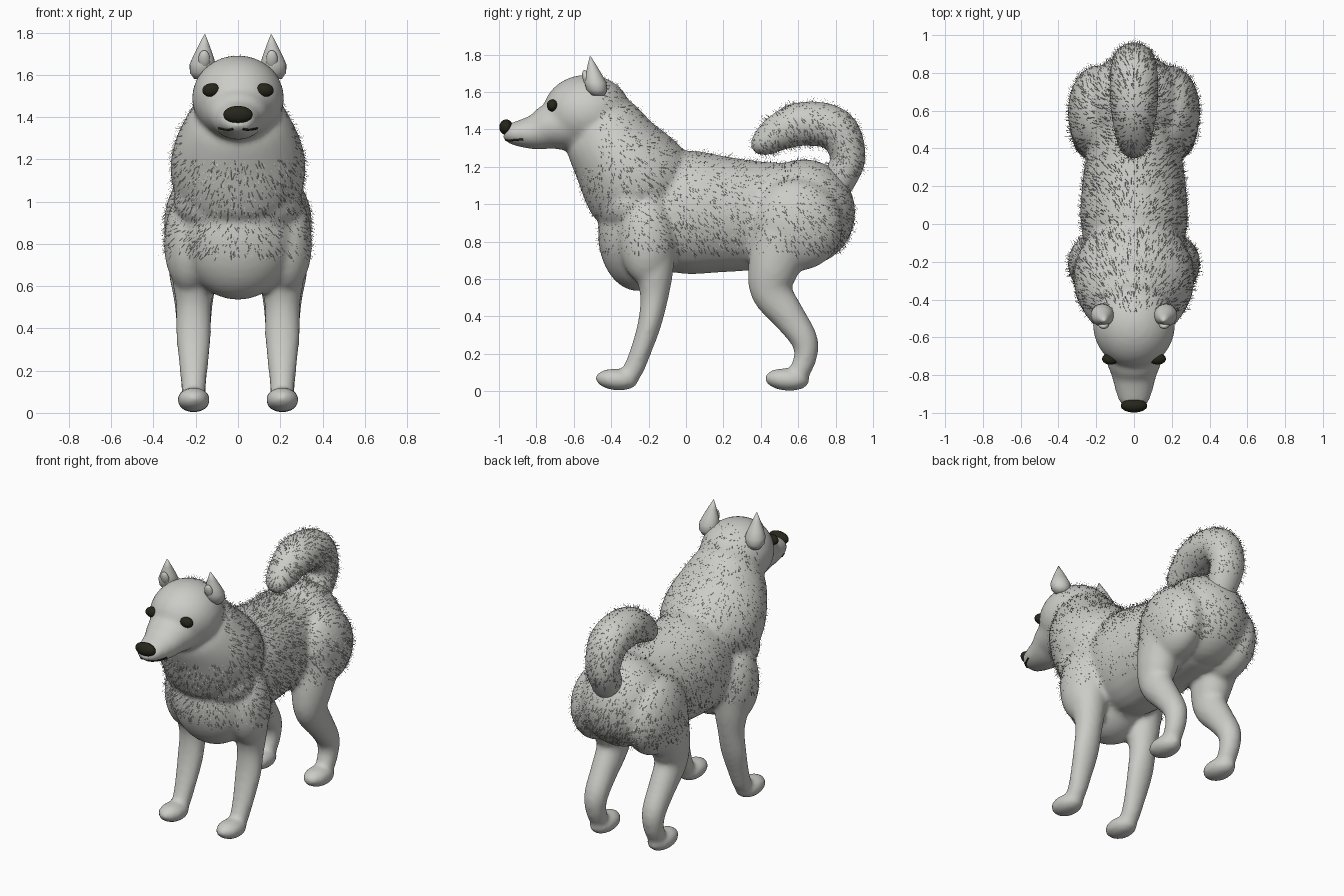
import bpy, bmesh, math, random
from mathutils import Vector, Matrix
from mathutils.bvhtree import BVHTree

random.seed(4)
if "Cube" in bpy.data.objects:
    bpy.data.objects.remove(bpy.data.objects["Cube"])


def material(name, color):
    m = bpy.data.materials.new(name)
    m.use_nodes = True
    m.diffuse_color = (*color, 1)
    m.node_tree.nodes["Principled BSDF"].inputs["Base Color"].default_value = (*color, 1)
    return m


GREY = material("pale grey coat", (0.6, 0.6, 0.57))
DARK = material("dark brown black", (0.02, 0.019, 0.011))


def finish(bm, name, mat, smooth=True):
    bmesh.ops.recalc_face_normals(bm, faces=bm.faces)
    mesh = bpy.data.meshes.new(name)
    bm.to_mesh(mesh)
    bm.free()
    for p in mesh.polygons:
        p.use_smooth = smooth
    mesh.materials.append(mat)
    ob = bpy.data.objects.new(name, mesh)
    bpy.context.collection.objects.link(ob)
    return ob


def blob(bm, center, radii, pitch=0.0, roll=0.0):
    """Ellipsoid, pitched about x and rolled about y."""
    m = (Matrix.Translation(center) @ Matrix.Rotation(roll, 4, 'Y')
         @ Matrix.Rotation(pitch, 4, 'X') @ Matrix.Diagonal((*radii, 1)))
    bmesh.ops.create_uvsphere(bm, u_segments=32, v_segments=18, radius=1, matrix=m)


def tube(bm, stations, x=0.0, sides=28, steps=4):
    """Loft of ellipses along a path in the side plane: (y, z, half width, half depth)."""
    pts = [Vector(s) for s in stations]
    pts = [2 * pts[0] - pts[1]] + pts + [2 * pts[-1] - pts[-2]]
    path = []
    for i in range(1, len(pts) - 2):
        a, b, c, d = pts[i - 1:i + 3]
        for k in range(steps):
            t = k / steps
            path.append(0.5 * (2 * b + (c - a) * t + (2 * a - 5 * b + 4 * c - d) * t * t
                               + (3 * b - a - 3 * c + d) * t ** 3))
    path.append(pts[-2])
    rings = []
    for i, p in enumerate(path):
        tan = path[min(i + 1, len(path) - 1)] - path[max(i - 1, 0)]
        n = Vector((0, -tan[1], tan[0])).normalized()
        ring = []
        for k in range(sides):
            a = 2 * math.pi * k / sides
            ring.append(bm.verts.new(Vector((x + p[2] * math.cos(a), p[0], p[1]))
                                     + n * p[3] * math.sin(a)))
        rings.append(ring)
    for r, s in zip(rings, rings[1:]):
        for k in range(sides):
            j = (k + 1) % sides
            bm.faces.new((r[k], r[j], s[j], s[k]))
    bm.faces.new(rings[0])
    bm.faces.new(rings[-1])


def fuse(ob, voxel, passes):
    """Blend overlapping volumes into one smooth skin."""
    r = ob.modifiers.new("blend", 'REMESH')
    r.mode, r.voxel_size, r.use_smooth_shade = 'VOXEL', voxel, True
    s = ob.modifiers.new("soften", 'SMOOTH')
    s.factor, s.iterations = 0.5, passes
    mesh = bpy.data.meshes.new_from_object(ob.evaluated_get(bpy.context.evaluated_depsgraph_get()))
    ob.modifiers.clear()
    ob.data = mesh
    for p in mesh.polygons:
        p.use_smooth = True


# body: skull, muzzle, ruff, chest, trunk, rump and four legs
bm = bmesh.new()
blob(bm, (0, -0.53, 1.49), (0.218, 0.235, 0.202))
tube(bm, [(-0.58, 1.44, 0.19, 0.155), (-0.72, 1.415, 0.15, 0.125), (-0.8, 1.387, 0.12, 0.097),
          (-0.89, 1.378, 0.096, 0.072), (-0.95, 1.38, 0.072, 0.05), (-0.97, 1.385, 0.04, 0.025)])
tube(bm, [(-0.5, 1.46, 0.18, 0.18), (-0.45, 1.4, 0.235, 0.222), (-0.38, 1.29, 0.292, 0.25),
          (-0.31, 1.19, 0.318, 0.285), (-0.24, 1.09, 0.312, 0.3), (-0.19, 1.0, 0.27, 0.26)])
blob(bm, (0, -0.3, 1.0), (0.305, 0.19, 0.17), 0.5)
blob(bm, (0, -0.255, 0.84), (0.275, 0.215, 0.305))
tube(bm, [(-0.25, 0.97, 0.23, 0.29), (0, 0.957, 0.282, 0.33), (0.2, 0.945, 0.275, 0.31),
          (0.4, 0.938, 0.25, 0.29), (0.6, 0.94, 0.24, 0.28)])
blob(bm, (0, 0.63, 0.955), (0.27, 0.275, 0.285))
for s in (-1, 1):
    # shoulder, foreleg and paw
    blob(bm, (s * 0.22, -0.21, 0.82), (0.13, 0.15, 0.25), 0, -s * 0.05)
    tube(bm, [(-0.18, 0.8, 0.12, 0.13), (-0.17, 0.62, 0.1, 0.1), (-0.17, 0.5, 0.083, 0.075),
              (-0.195, 0.36, 0.082, 0.063), (-0.24, 0.22, 0.068, 0.056),
              (-0.28, 0.12, 0.058, 0.055), (-0.32, 0.06, 0.055, 0.05)], s * 0.21)
    blob(bm, (s * 0.21, -0.37, 0.062), (0.078, 0.115, 0.058), -0.08)
    # thigh, hind leg and paw
    blob(bm, (s * 0.195, 0.59, 0.89), (0.155, 0.25, 0.245), -0.5)
    tube(bm, [(0.52, 0.82, 0.13, 0.17), (0.465, 0.65, 0.115, 0.135), (0.46, 0.53, 0.092, 0.112),
              (0.55, 0.4, 0.08, 0.088), (0.63, 0.28, 0.073, 0.073), (0.64, 0.19, 0.064, 0.062),
              (0.61, 0.11, 0.058, 0.056), (0.58, 0.06, 0.05, 0.05)], s * 0.21)
    blob(bm, (s * 0.21, 0.54, 0.062), (0.078, 0.12, 0.06), -0.08)
body = finish(bm, "body", GREY)
fuse(body, 0.016, 6)

# curled tail
bm = bmesh.new()
tube(bm, [(0.78, 1.06, 0.08, 0.08), (0.83, 1.15, 0.1, 0.09), (0.865, 1.26, 0.11, 0.095),
          (0.8, 1.4, 0.125, 0.115), (0.63, 1.43, 0.125, 0.118), (0.5, 1.385, 0.105, 0.1),
          (0.4, 1.315, 0.075, 0.065), (0.365, 1.285, 0.03, 0.025)])
tail = finish(bm, "tail", GREY)
fuse(tail, 0.014, 3)

skin = BVHTree.FromPolygons([v.co for v in body.data.vertices],
                            [p.vertices[:] for p in body.data.polygons])


def fur(name, source, count, allowed):
    """Scatter thin blades that lean back and down over the coat."""
    faces = [p for p in source.data.polygons if allowed(p.center)]
    picks = random.choices(faces, [p.area for p in faces], k=count)
    bm = bmesh.new()
    for p in picks:
        n = p.normal
        flow = Vector((0, 0.55, -0.8)) + Vector([random.uniform(-0.4, 0.4) for _ in range(3)])
        flow -= n * flow.dot(n)
        lean = (n * random.uniform(0.35, 0.9) + flow).normalized()
        side = lean.cross(n).normalized() * 0.0014
        tip = p.center + lean * random.uniform(0.022, 0.045)
        root = p.center - n * 0.003
        bm.faces.new([bm.verts.new(v) for v in (root - side, root + side, tip)])
    mesh = bpy.data.meshes.new(name)
    bm.to_mesh(mesh)
    bm.free()
    mesh.materials.append(GREY)
    bpy.context.collection.objects.link(bpy.data.objects.new(name, mesh))


fur("body_fur", body, 6000,
    lambda c: c.z > 0.74 and (c.y > -0.47 or c.z < 1.2))
fur("tail_fur", tail, 1500, lambda c: c.z > 1.15)

# ears, eyes and mouth, mirrored
for s, label in ((1, "left"), (-1, "right")):
    bm = bmesh.new()
    profile = [(0, 0.035), (0.03, 0.058), (0.07, 0.062), (0.11, 0.047), (0.16, 0.026), (0.21, 0.003)]
    rings = []
    for h, r in profile:
        rings.append([bm.verts.new((s * (0.172 - 0.07 * h) + r * math.cos(a),
                                    -0.47 - 0.2 * h + 0.95 * r * math.sin(a), 1.58 + h))
                      for a in [math.tau * k / 24 for k in range(24)]])
    for r, q in zip(rings, rings[1:]):
        for k in range(24):
            bm.faces.new((r[k], r[k - 1], q[k - 1], q[k]))
    bm.faces.new(rings[0])
    bm.faces.new(rings[-1])
    finish(bm, label + "_ear", GREY)

    bm = bmesh.new()
    blob(bm, (s * 0.16, -0.532, 1.672), (0.028, 0.02, 0.046), 0.3)
    finish(bm, label + "_inner_ear", GREY)

    bm = bmesh.new()
    spot = skin.find_nearest(Vector((s * 0.13, -0.72, 1.53)))[0]
    blob(bm, spot, (0.044, 0.03, 0.032), 0, s * 0.08)
    finish(bm, label + "_eye", DARK)

    line = bpy.data.curves.new(label + "_mouth", 'CURVE')
    line.dimensions, line.bevel_depth, line.bevel_resolution = '3D', 0.006, 2
    line.materials.append(DARK)
    path = [(0.02, -0.965, 1.345), (0.045, -0.95, 1.338), (0.07, -0.92, 1.342), (0.09, -0.87, 1.347)]
    spline = line.splines.new('POLY')
    spline.points.add(len(path) - 1)
    for pt, (x, y, z) in zip(spline.points, path):
        pt.co = (*skin.find_nearest(Vector((s * x, y, z)))[0], 1)
    bpy.context.collection.objects.link(bpy.data.objects.new(label + "_mouth", line))

# nose
bm = bmesh.new()
blob(bm, (0, -0.962, 1.412), (0.07, 0.036, 0.041))
finish(bm, "nose", DARK)
